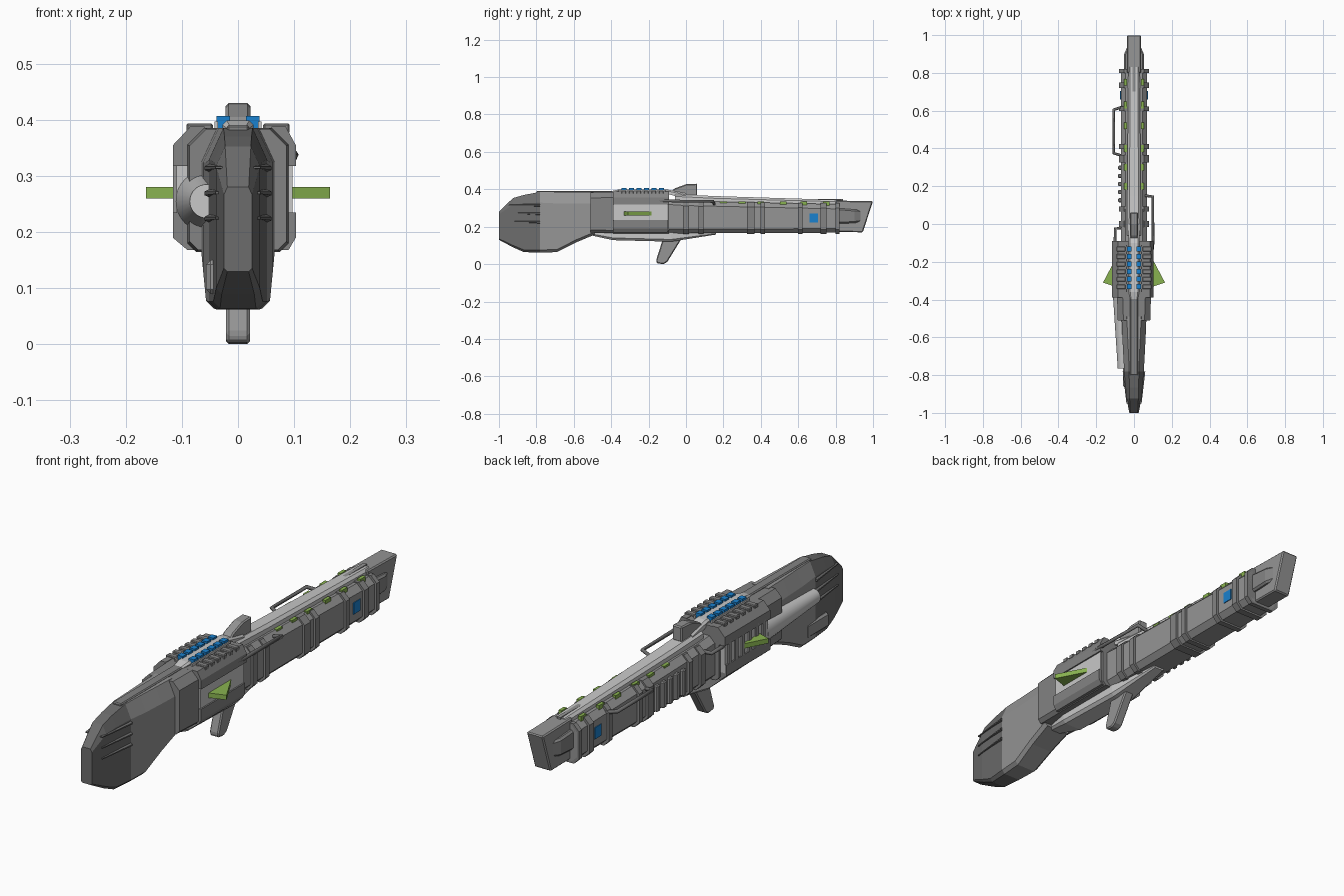
import bpy, bmesh, math
from mathutils import Matrix, Vector

if "Cube" in bpy.data.objects:
    bpy.data.objects.remove(bpy.data.objects["Cube"])


def material(name, rgb):
    m = bpy.data.materials.new(name)
    m.diffuse_color = (*rgb, 1)
    m.use_nodes = True
    m.node_tree.nodes["Principled BSDF"].inputs["Base Color"].default_value = m.diffuse_color
    return m


DARK = material("dark grey", (0.15, 0.15, 0.15))
MID = material("mid grey", (0.23, 0.23, 0.23))
BODY = material("body grey", (0.30, 0.30, 0.30))
LIGHT = material("light grey", (0.58, 0.58, 0.58))
BLUE = material("blue", (0.01, 0.22, 0.62))
GREEN = material("green", (0.25, 0.45, 0.08))


def finish(name, bm, mat, bevel=0.0):
    bmesh.ops.remove_doubles(bm, verts=bm.verts, dist=1e-5)
    bmesh.ops.recalc_face_normals(bm, faces=bm.faces)
    me = bpy.data.meshes.new(name)
    bm.to_mesh(me)
    bm.free()
    ob = bpy.data.objects.new(name, me)
    bpy.context.collection.objects.link(ob)
    me.materials.append(mat)
    if bevel:
        mod = ob.modifiers.new("bevel", "BEVEL")
        mod.width, mod.segments = bevel, 1
    return ob


def skin(name, rings, mat, bevel=0.0):
    """Join rings of equal length into a closed solid."""
    bm = bmesh.new()
    rows = [[bm.verts.new(p) for p in r] for r in rings]
    n = len(rows[0])
    for a, b in zip(rows, rows[1:]):
        for i in range(n):
            bm.faces.new((a[i], a[(i + 1) % n], b[(i + 1) % n], b[i]))
    bm.faces.new(rows[0])
    bm.faces.new(rows[-1])
    return finish(name, bm, mat, bevel)


def loft(name, sections, mat, k=1.0):
    """Chamfered sections: y, half width, bottom, top, top chamfer, bottom chamfer."""
    rings = []
    for y, w, z0, z1, ct, cb in sections:
        half = [(w - cb, z0), (w, z0 + cb), (w, z1 - ct * k), (w - ct, z1)]
        ring = half + [(-x, z) for x, z in reversed(half)]
        rings.append([(x, y, z) for x, z in ring])
    return skin(name, rings, mat)


def prism(name, profile, w, mat, bevel=0.0):
    """Side profile (y, z) extruded across x."""
    return skin(name, [[(s * w, y, z) for y, z in profile] for s in (-1, 1)], mat, bevel)


def box(name, x, y, z, mat, bevel=0.0):
    bm = bmesh.new()
    lo, hi = Vector((x[0], y[0], z[0])), Vector((x[1], y[1], z[1]))
    d = hi - lo
    mtx = Matrix.Translation((lo + hi) / 2) @ Matrix.Diagonal((abs(d.x), d.y, d.z, 1))
    bmesh.ops.create_cube(bm, size=1, matrix=mtx)
    return finish(name, bm, mat, bevel)


def rod(name, points, radius, mat):
    cu = bpy.data.curves.new(name, "CURVE")
    cu.dimensions, cu.bevel_depth, cu.bevel_resolution, cu.use_fill_caps = "3D", radius, 1, True
    sp = cu.splines.new("POLY")
    sp.points.add(len(points) - 1)
    for p, q in zip(sp.points, points):
        p.co = (*q, 1)
    ob = bpy.data.objects.new(name, cu)
    bpy.context.collection.objects.link(ob)
    cu.materials.append(mat)


# Stock: dark butt, then a lighter neck rising to the receiver
loft("stock_butt", [(-1.0, .025, .13, .28, .006, .006), (-.925, .039, .09, .353, .016, .01),
                    (-.866, .044, .064, .37, .02, .012), (-.78, .052, .062, .386, .026, .014)], DARK, 2.2)
loft("stock_neck", [(-.78, .052, .062, .386, .026, .014), (-.69, .057, .064, .386, .028, .014),
                    (-.59, .062, .115, .386, .028, .014), (-.49, .066, .157, .386, .028, .014)], BODY, 2.2)
box("stock_top_strip", (-.02, .02), (-.8, -.36), (.375, .391), MID, .004)
loft("stock_collar", [(-.51, .086, .168, .384, .03, .015), (-.38, .09, .165, .386, .03, .015)], MID)
box("butt_side_box", (-.057, -.03), (-.865, -.715), (.09, .15), BODY, .008)
for s in (-1, 1):
    for z in (.225, .27, .315):
        # Tapered fins on the butt
        skin("butt_fin", [[(s * .025, -.95, z - .002), (s * .04, -.95, z - .002), (s * .04, -.95, z + .002),
                           (s * .025, -.95, z + .002)],
                          [(s * .04, -.78, z - .013), (s * .06, -.78, z - .004), (s * .06, -.78, z + .002),
                           (s * .04, -.78, z + .013)]], DARK)

# Rounded cheek cone on the left of the stock
bm = bmesh.new()
bmesh.ops.create_cone(bm, cap_ends=True, segments=32, radius1=.03, radius2=.055, depth=.38,
                      matrix=Matrix.Translation((-.056, -.575, .255)) @ Matrix.Rotation(-math.pi / 2, 4, "X"))
cheek = finish("cheek_cone", bm, LIGHT)
bpy.context.view_layer.objects.active = cheek
cheek.select_set(True)
bpy.ops.object.shade_smooth_by_angle()

# Receiver with light side panels, cover and lower guards
loft("receiver_core", [(-.39, .09, .165, .386, .015, .015), (-.09, .09, .165, .386, .015, .015)], MID)
for s, w in ((-1, .116), (1, .103)):
    side = lambda a, b: (s * a, s * b)
    box("side_panel", side(.08, w - .006), (-.385, -.1), (.2, .35), LIGHT)
    skin("side_cover", [[(s * .06, y, .388), (s * .085, y, .388), (s * w, y, .355), (s * w, y, .318), (s * .06, y, .318)]
                        for y in (-.39, -.09)], MID)
    skin("side_guard", [[(s * .06, y, .168), (s * .09, y, .168), (s * w, y, .19), (s * w, y, .235), (s * .06, y, .235)]
                        for y in (-.39, -.1)], MID)
    # Green side fins
    skin("side_fin", [[(s * .09, -.17, z), (s * .09, -.335, z), (s * .164, -.31, z)] for z in (.26, .28)], GREEN)
    for i in range(6):
        y = -.345 + i * .04
        box("sight_cell", side(.014, .038), (y, y + .027), (.38, .407), BLUE)
        box("cover_tab", side(.045, .092), (y, y + .025), (.375, .394), MID, .003)
    box("sight_side_rail", side(.036, .042), (-.36, -.11), (.38, .397), LIGHT)
for i in range(6):
    y = -.36 + i * .045
    box("left_vent_rib", (-.116, -.09), (y, y + .018), (.21, .33), BODY)

# Top spine and sight
loft("top_spine", [(-.41, .018, .375, .388, .004, 0), (-.36, .028, .375, .399, .008, 0),
                   (-.1, .028, .375, .399, .008, 0), (0, .03, .35, .378, .008, 0)], LIGHT)
prism("rear_sight", [(-.085, .385), (-.06, .405), (0, .427), (.06, .43), (.06, .365), (-.03, .365)], .022, BODY, .005)

# Belly fairing and fore grip
loft("belly_fairing", [(-.5, .03, .152, .18, 0, .008), (-.39, .052, .128, .18, 0, .012),
                       (-.08, .052, .12, .18, 0, .012), (.16, .025, .158, .18, 0, .005)], LIGHT)
prism("fore_grip", [(-.015, .15), (-.1, .012), (-.12, 0), (-.155, .004), (-.16, .02), (-.125, .13), (-.12, .15)],
      .021, BODY, .005)

# Barrel shroud, bands and light top rail
loft("barrel_shroud", [(-.11, .07, .165, .345, .025, .022), (0, .07, .165, .338, .025, .022),
                       (.82, .07, .168, .32, .025, .022)], BODY)
loft("top_rail", [(-.06, .038, .3, .374, .012, 0), (.15, .036, .3, .364, .012, 0),
                  (.83, .03, .3, .343, .01, 0)], LIGHT)
box("rail_ridge", (-.008, .008), (.05, .84), (.33, .347), BODY)
for y, d in ((.0, .03), (.08, .025), (.345, .04), (.41, .025), (.61, .025), (.735, .03), (.81, .02)):
    t = .336 - y * .013
    loft("barrel_band", [(y - d / 2, .08, .16, t, .026, .024), (y + d / 2, .08, .16, t, .026, .024)], MID)
for i in range(5):
    y = .115 + i * .043
    box("left_barrel_rib", (-.084, -.05), (y, y + .022), (.185, .295), BODY, .004)
for s in (-1, 1):
    for y in (.2, .3, .4, .52, .63, .75):
        box("barrel_light", (s * .038, s * .052), (y - .018, y + .018), (.31, .335), GREEN)
    box("blue_plate", (s * .066, s * .073), (.66, .705), (.222, .27), BLUE)

# Muzzle
prism("muzzle", [(.8, .172), (.945, .17), (1.0, .336), (.8, .34)], .038, BODY, .005)
loft("muzzle_cheeks", [(.8, .054, .215, .3, .008, .008), (.9, .052, .22, .292, .008, .008),
                       (.935, .037, .225, .29, .008, .008)], MID)

# Side rods
rod("left_handle", [(-.06, .36, .3), (-.107, .375, .31), (-.107, .605, .31), (-.06, .62, .3)], .008, DARK)
rod("right_handle", [(.09, -.2, .338), (.1, -.1, .338), (.1, .145, .335), (.06, .15, .322)], .008, DARK)
rod("left_short_rod", [(-.1, -.1, .31), (-.1, -.025, .31), (-.06, -.02, .31)], .008, DARK)
